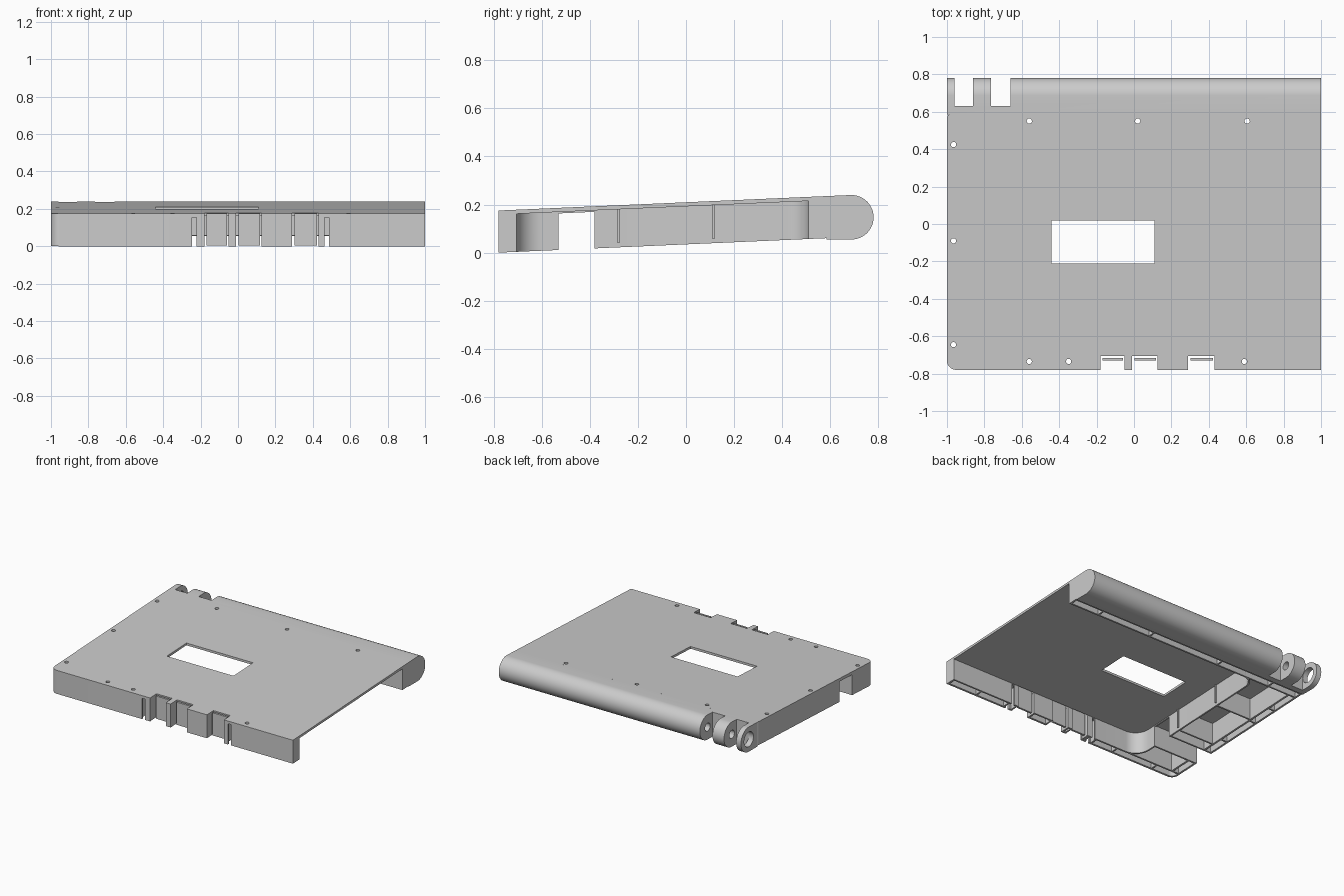
import bpy, bmesh
from math import sin, cos, pi, radians

if "Cube" in bpy.data.objects:
    bpy.data.objects.remove(bpy.data.objects["Cube"])

mat = bpy.data.materials.new("light_grey_plastic")
mat.use_nodes = True
GREY = (0.6, 0.6, 0.6, 1)
mat.diffuse_color = GREY
mat.node_tree.nodes["Principled BSDF"].inputs["Base Color"].default_value = GREY

SLOPE, FRONT, BACK = 0.044, -0.78, 0.585
TOP, CEIL = 0.175, 0.158      # plate top and underside, before tilting


def tilt(bm):
    for v in bm.verts:
        v.co.z += SLOPE * (v.co.y - FRONT)


def finish(name, bm):
    bmesh.ops.recalc_face_normals(bm, faces=bm.faces)
    mesh = bpy.data.meshes.new(name)
    bm.to_mesh(mesh)
    bm.free()
    mesh.materials.append(mat)
    obj = bpy.data.objects.new(name, mesh)
    bpy.context.collection.objects.link(obj)
    return obj


def add_prism(bm, pts, vec):
    """Extrude a closed 3D outline along a vector."""
    face = bm.faces.new([bm.verts.new(p) for p in pts])
    new = bmesh.ops.extrude_face_region(bm, geom=[face])["geom"]
    bmesh.ops.translate(bm, vec=vec, verts=[g for g in new if isinstance(g, bmesh.types.BMVert)])


def add_box(bm, x0, x1, y0, y1, z0=0.0, z1=CEIL):
    add_prism(bm, [(x0, y0, z0), (x1, y0, z0), (x1, y1, z0), (x0, y1, z0)], (0, 0, z1 - z0))


def boxes(name, items):
    bm = bmesh.new()
    for b in items:
        add_box(bm, *b)
    tilt(bm)
    return finish(name, bm)


def prism(name, pts, z0, z1):
    bm = bmesh.new()
    add_prism(bm, [(x, y, z0) for x, y in pts], (0, 0, z1 - z0))
    tilt(bm)
    return finish(name, bm)


def arc(cx, cy, r, a0, a1, n=12):
    return [(cx + r * cos(radians(a0 + (a1 - a0) * i / n)),
             cy + r * sin(radians(a0 + (a1 - a0) * i / n))) for i in range(n + 1)]


def u_path(xl, yf, yb, rf, rb, t=0.0):
    """U outline open at +x with rounded left corners, inset by t."""
    xl, yf, yb, rf, rb = xl + t, yf + t, yb - t, rf - t, rb - t
    return ([(1, yf)] + arc(xl + rf, yf + rf, rf, 270, 180)
            + arc(xl + rb, yb - rb, rb, 180, 90) + [(1, yb)])


def u_wall(name, dims, t):
    return prism(name, u_path(*dims) + u_path(*dims, t)[::-1], 0, CEIL)


def rod(name, x0, x1, r, y=0.6875, z=0.147):
    bm = bmesh.new()
    add_prism(bm, [(x0, a, b) for a, b in arc(y, z, r, 0, 360, 32)[:-1]], (x1 - x0, 0, 0))
    return finish(name, bm)


def cut(obj, cutters):
    bpy.context.view_layer.objects.active = obj
    for c in cutters:
        m = obj.modifiers.new("cut", "BOOLEAN")
        m.object, m.operation, m.solver = c, "DIFFERENCE", "EXACT"
        bpy.ops.object.modifier_apply(modifier=m.name)


# Top plate and the two nested walls below it
OUTER = (-1, FRONT, BACK, 0.05, 0.016)
plate = prism("top_plate", u_path(*OUTER), CEIL, TOP)
outer = u_wall("outer_wall", OUTER, 0.015)
inner = u_wall("inner_wall", (-0.64, -0.717, 0.522, 0.12, 0.1), 0.012)

# Straight walls of the left side chambers and the closed channel ends
side = boxes("side_chamber_walls", [
    (-0.94, -0.925, -0.717, 0.522),
    (-0.985, -0.55, -0.717, -0.705),
    (-0.985, -0.55, 0.51, 0.522)])
caps = boxes("channel_end_caps", [
    (0.985, 1, FRONT, -0.705), (0.985, 1, 0.51, BACK)])

# Stiffening ribs
NOTCHES = [(-0.18, -0.05), (-0.01, 0.125), (0.29, 0.43)]
ribs = [(x - 0.006, x + 0.006, -0.77, -0.71) for n in NOTCHES for x in (n[0] - 0.007, n[1] + 0.007)]
ribs += [(x - 0.006, x + 0.006, -0.77, -0.71) for x in (-0.8, -0.45, -0.265, -0.205, 0.505, 0.75)]
ribs += [(x - 0.006, x + 0.006, 0.515, 0.575) for x in (-0.75, -0.3, 0.3, 0.75)]
ribs += [(-0.99, -0.635, y - 0.006, y + 0.006) for y in (-0.537, -0.373)]
ribs += [(-0.93, -0.635, y - 0.006, y + 0.006) for y in (-0.28, 0.115)]
ribs += [(-0.99, -0.93, y - 0.006, y + 0.006) for y in (-0.2, 0.1, 0.3)]
ribs_obj = boxes("stiffening_ribs", ribs)
boxes("inner_wall_strips", [(-0.63, -0.62, y - 0.006, y + 0.006, 0.02, CEIL) for y in (-0.28, 0.115)])

# Panels standing in the front notches
boxes("connector_panels", [(a + 0.012, b - 0.008, -0.73, -0.716, 0.003, 0.172) for a, b in NOTCHES])

# Hinge barrel along the back, with a flat top run and a lower lip
bm = bmesh.new()
profile = arc(0.6875, 0.147, 0.0925, 90, -90, 24) + [(BACK, 0.0545), (BACK, 0.235)]
add_prism(bm, [(-1, y, z) for y, z in profile], (2, 0, 0))
barrel = finish("hinge_barrel", bm)

# Cutters
openings = boxes("opening_cutter",
    [(a, b, -0.9, -0.705, -0.1, 0.3) for a, b in NOTCHES]
    + [(x - 0.012, x + 0.012, -0.9, -0.69, -0.1, 0.155) for x in (-0.235, 0.475)]
    + [(-1.1, -0.55, -0.53, -0.38, -0.1, 0.152)])
window = boxes("window_cutter", [(-0.44, 0.11, -0.21, 0.02, 0.1, 0.3)])
HOLES = [(x, 0.55) for x in (-0.56, 0.02, 0.605)]
HOLES += [(-0.965, y) for y in (0.425, -0.09, -0.645)]
HOLES += [(x, -0.735) for x in (-0.56, -0.35, 0.59)]
bm = bmesh.new()
for x, y in HOLES:
    add_prism(bm, [(a, b, 0.1) for a, b in arc(x, y, 0.014, 0, 360, 16)[:-1]], (0, 0, 0.2))
tilt(bm)
holes = finish("screw_hole_cutter", bm)
gaps = boxes("hinge_gap_cutter", [
    (-0.96, -0.86, 0.63, 0.9, -0.3, 0.4), (-0.765, -0.66, 0.63, 0.9, -0.3, 0.4)])
pin = rod("pin_cutter", -0.9, -0.5, 0.03)
ring = rod("ring_cutter", -1.1, -0.93, 0.055)

cut(plate, [openings, window, holes])
for part in (outer, inner, side):
    cut(part, [openings])
cut(barrel, [gaps, pin, ring])
for c in (openings, window, holes, gaps, pin, ring):
    bpy.data.objects.remove(c)

# Smooth the rounded parts while keeping edges crisp
bpy.ops.object.select_all(action="DESELECT")
for part in (plate, outer, inner, barrel):
    part.select_set(True)
bpy.context.view_layer.objects.active = barrel
bpy.ops.object.shade_smooth_by_angle(angle=radians(30))
